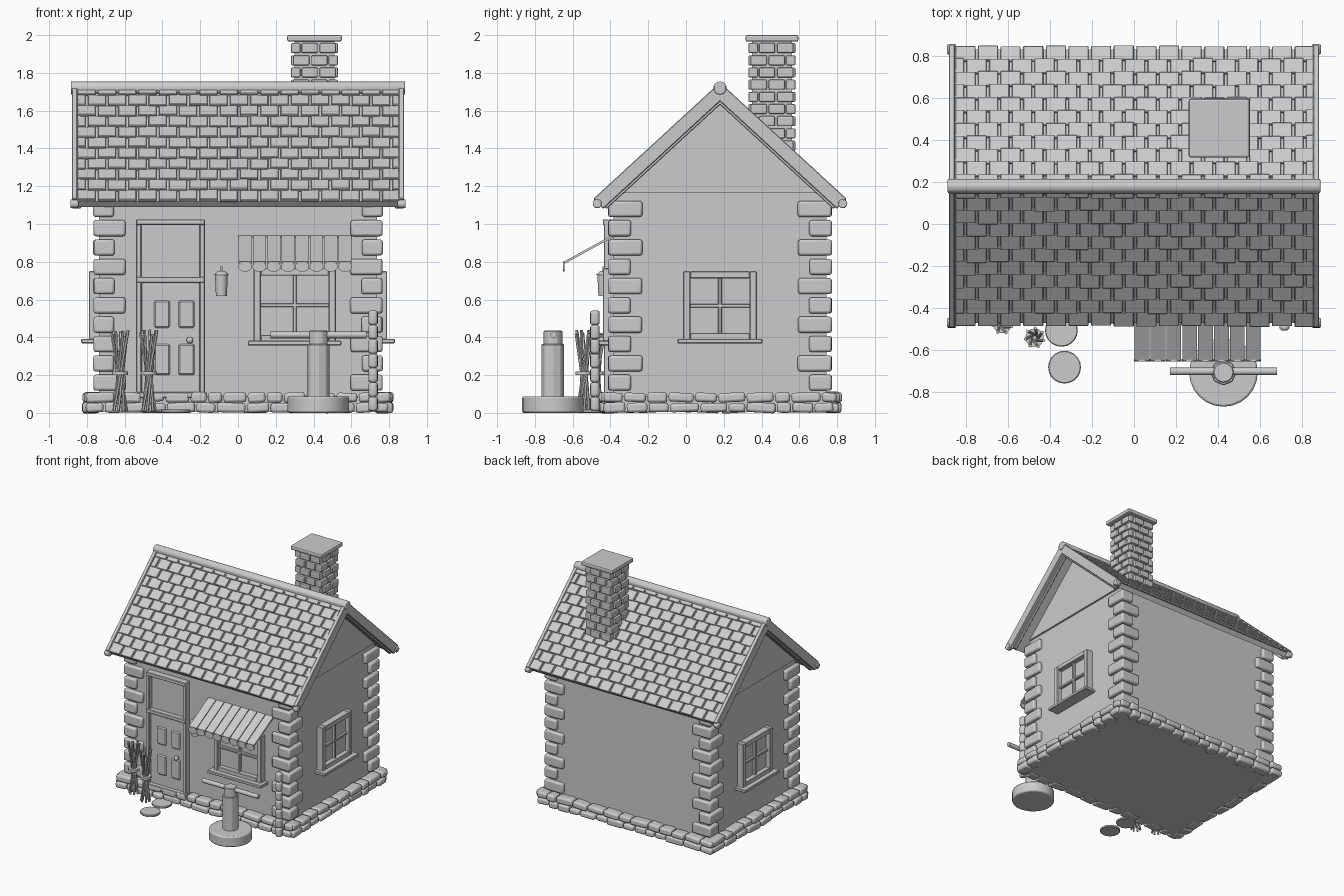
import bpy, bmesh, math, random
from mathutils import Matrix, Vector

if "Cube" in bpy.data.objects:
    bpy.data.objects.remove(bpy.data.objects["Cube"])

random.seed(4)
CY = 0.18                      # house centre in y
HX, HY = 0.735, 0.565          # wall half sizes
A = math.radians(42.6)         # roof pitch
APEX, SLOPE = 1.75, 0.91


def finish(bm, name, bevel=0, segs=1, smooth=False):
    me = bpy.data.meshes.new(name)
    bmesh.ops.recalc_face_normals(bm, faces=bm.faces)
    bm.to_mesh(me)
    bm.free()
    ob = bpy.data.objects.new(name, me)
    bpy.context.collection.objects.link(ob)
    if bevel:
        m = ob.modifiers.new("bevel", 'BEVEL')
        m.width, m.segments, m.limit_method = bevel, segs, 'ANGLE'
    if smooth:
        bpy.ops.object.select_all(action='DESELECT')
        ob.select_set(True)
        bpy.context.view_layer.objects.active = ob
        bpy.ops.object.shade_smooth_by_angle(angle=math.radians(40))
    return ob


def box(bm, c, s, rot=Matrix(), base=Matrix()):
    m = base @ Matrix.Translation(c) @ rot @ Matrix.Diagonal((*s, 1))
    bmesh.ops.create_cube(bm, size=1, matrix=m)


def span(bm, x0, x1, y0, y1, z0, z1, base=Matrix()):
    box(bm, ((x0+x1)/2, (y0+y1)/2, (z0+z1)/2), (x1-x0, y1-y0, z1-z0), base=base)


def rod(bm, p, q, r, r2=None, n=12):
    p, q = Vector(p), Vector(q)
    rot = (q-p).to_track_quat('Z', 'Y').to_matrix().to_4x4()
    bmesh.ops.create_cone(bm, cap_ends=True, segments=n, radius1=r, radius2=r if r2 is None else r2,
                          depth=(q-p).length, matrix=Matrix.Translation((p+q)/2) @ rot)


def prism(bm, profile, x0, x1):
    a = [bm.verts.new((x0, y, z)) for y, z in profile]
    b = [bm.verts.new((x1, y, z)) for y, z in profile]
    bm.faces.new(a)
    bm.faces.new(b)
    for i in range(len(a)):
        j = (i+1) % len(a)
        bm.faces.new((a[i], a[j], b[j], b[i]))


def roof_box(bm, side, x, s, h, size, tilt=0):
    """side -1 front / 1 back; s = distance down the slope, h = height off it"""
    y = CY + side*(s*math.cos(A) + h*math.sin(A))
    z = APEX - s*math.sin(A) + h*math.cos(A)
    box(bm, (x, y, z), size, Matrix.Rotation(-side*(A-tilt), 4, 'X'))


# Walls with gables, gable panels, floor plinth
bm = bmesh.new()
prism(bm, [(CY-HY, 0.05), (CY+HY, 0.05), (CY+HY, 1.15), (CY, 1.67), (CY-HY, 1.15)], -HX, HX)
finish(bm, "walls")
bm = bmesh.new()
for s in (-1, 1):
    prism(bm, [(CY-0.54, 1.165), (CY+0.54, 1.165), (CY, 1.66)], s*HX, s*(HX+0.015))
finish(bm, "gable_panels")
bm = bmesh.new()
span(bm, -0.77, 0.77, CY-0.59, CY+0.59, 0.005, 0.09)
finish(bm, "plinth")

# Base stones, two irregular courses
bm = bmesh.new()
for row in range(2):
    for k in range(4):
        half, off = ((0.81, 0.595) if k % 2 == 0 else (0.62, 0.775))
        base = Matrix.Translation((0, CY, 0)) @ Matrix.Rotation(k*math.pi/2, 4, 'Z')
        t = -half
        while t < half-0.03:
            w = min(random.uniform(0.08, 0.17), half-t)
            box(bm, (t+w/2, -off+random.uniform(-.008, .008), 0.028+row*0.054),
                (w-0.008, 0.085, random.uniform(0.045, 0.056)),
                Matrix.Rotation(random.uniform(-.07, .07), 4, 'Y'), base)
            t += w
finish(bm, "base_stones", 0.014, 2, True)

# Corner quoins, alternating long and short
bm = bmesh.new()
for i in range(10):
    lx, ly = (0.11, 0.18) if i % 2 else (0.17, 0.12)
    for sx in (-1, 1):
        for sy in (-1, 1):
            box(bm, (sx*(0.765-lx/2), CY+sy*(0.592-ly/2), 0.16+i*0.1022), (lx, ly, 0.085),
                Matrix.Rotation(random.uniform(-.03, .03), 4, 'Z'))
finish(bm, "corner_stones", 0.013, 2, True)

# Roof slabs, tiles, barge boards, ridge
bm = bmesh.new()
tiles = bmesh.new()
barge = bmesh.new()
ROWS, P = 11, 0.1075
for side in (-1, 1):
    roof_box(bm, side, 0, SLOPE/2, -0.044, (1.72, SLOPE-0.01, 0.04))
    for r in range(ROWS):
        L = SLOPE/ROWS
        x = -0.855 - (P/2 if r % 2 else 0)
        while x < 0.85:
            a, b = max(x, -0.855), min(x+P, 0.86)
            if b-a > 0.02:
                j = random.uniform(-.004, .004)
                roof_box(tiles, side, (a+b)/2, (r+0.5)*L+j, -0.017,
                         (b-a-0.012, L+0.004, 0.016), 0.11)
            x += P
    for sx in (-1, 1):
        roof_box(barge, side, sx*0.865, SLOPE/2, -0.037, (0.03, SLOPE, 0.074))
        roof_box(barge, side, sx*0.845, SLOPE/2, -0.05, (0.03, SLOPE-0.03, 0.075))
finish(bm, "roof_slabs")
finish(tiles, "roof_tiles", 0.003)
finish(barge, "barge_boards", 0.004)
bm = bmesh.new()
rod(bm, (-0.885, CY, 1.72), (0.885, CY, 1.72), 0.036, n=10)
for sx in (-1, 1):
    for sy in (-1, 1):
        rod(bm, (sx*0.845, CY+sy*0.65, 1.107), (sx*0.888, CY+sy*0.65, 1.107), 0.024)
finish(bm, "ridge_and_end_knobs", 0.006, 2, True)

# Chimney: core, pinwheel brick courses, cap
cx, cy = 0.405, 0.455
bm = bmesh.new()
span(bm, cx-.105, cx+.105, cy-.105, cy+.105, 1.35, 1.97)
finish(bm, "chimney_core")
bm = bmesh.new()
for r in range(9):
    f = 1 if r % 2 else -1
    for k in range(4):
        base = Matrix.Translation((cx, cy, 0)) @ Matrix.Rotation(k*math.pi/2, 4, 'Z')
        for t in (-0.07, 0.026):
            box(bm, (f*t, -0.1, 1.415+r*0.0645), (0.086, 0.05, 0.053), base=base)
finish(bm, "chimney_bricks", 0.008, 2)
bm = bmesh.new()
span(bm, cx-.145, cx+.145, cy-.14, cy+.14, 1.965, 2.0)
finish(bm, "chimney_cap", 0.01, 2)


# Windows, local -y faces outward
def window(name, base, w, h):
    bm, f = bmesh.new(), 0.038
    for s in (-1, 1):
        box(bm, (s*(w-f)/2, -0.015, h/2), (f, 0.08, h), base=base)
        box(bm, (0, -0.015, h/2+s*(h-f)/2), (w-2*f, 0.08, f), base=base)
    box(bm, (0, -0.02, h/2), (0.02, 0.03, h-f), base=base)
    box(bm, (0, -0.02, h/2), (w-f, 0.03, 0.02), base=base)
    box(bm, (0, -0.03, -0.005), (w+0.06, 0.13, 0.024), base=base)
    finish(bm, name+"_frame", 0.004)
    bm = bmesh.new()
    box(bm, (0, -0.005, h/2), (w-f, 0.02, h-f), base=base)
    finish(bm, name+"_glass")


for sx, n in ((-1, "left"), (1, "right")):
    window(n+"_window", Matrix.Translation((sx*HX, CY, 0.385)) @
           Matrix.Rotation(sx*math.pi/2, 4, 'Z'), 0.39, 0.365)
FY = CY-HY
window("front_window", Matrix.Translation((0.3, FY, 0.375)), 0.435, 0.39)

# Door frame, transom, panelled door and knob
bm = bmesh.new()
for x in (-0.54, -0.203):
    span(bm, x, x+0.028, FY-0.05, FY+0.02, 0.08, 1.02)
for z in (0.69, 0.995):
    span(bm, -0.54, -0.175, FY-0.055, FY+0.02, z, z+0.03)
span(bm, -0.55, -0.165, FY-0.07, FY, 0.08, 0.11)
finish(bm, "door_frame", 0.004)
bm = bmesh.new()
span(bm, -0.52, -0.19, FY-0.015, FY+0.01, 0.71, 1.0)
finish(bm, "transom_glass")
bm = bmesh.new()
span(bm, -0.512, -0.2, FY-0.035, FY+0.01, 0.1, 0.69)
finish(bm, "door", 0.01, 2)
bm = bmesh.new()
for x in (-0.445, -0.315):
    for z0, z1 in ((0.2, 0.365), (0.45, 0.595)):
        span(bm, x, x+0.085, FY-0.047, FY-0.03, z0, z1)
finish(bm, "door_panels", 0.01)
bm = bmesh.new()
rod(bm, (-0.255, FY-0.03, 0.385), (-0.255, FY-0.055, 0.385), 0.008)
bmesh.ops.create_uvsphere(bm, u_segments=12, v_segments=8, radius=0.018,
                          matrix=Matrix.Translation((-0.255, FY-0.06, 0.385)))
finish(bm, "door_knob", smooth=True)

# Wall lantern
bm = bmesh.new()
rod(bm, (-0.088, -0.435, 0.62), (-0.088, -0.435, 0.73), 0.029, 0.034)
rod(bm, (-0.088, -0.435, 0.73), (-0.088, -0.435, 0.75), 0.042, 0.02)
rod(bm, (-0.088, -0.435, 0.75), (-0.088, -0.435, 0.775), 0.007)
rod(bm, (-0.088, -0.435, 0.76), (-0.088, FY, 0.76), 0.007)
finish(bm, "wall_lantern", smooth=True)

# Awning slats with scalloped edge
bm = bmesh.new()
d = Vector((0, -0.255, -0.14))
for i in range(8):
    x = 0.038+i*0.0755
    box(bm, (x, -0.5175, 0.865), (0.07, d.length, 0.012), Matrix.Rotation(math.atan2(0.14, 0.255), 4, 'X'))
    rod(bm, (x, -0.642, 0.775), (x, -0.652, 0.775), 0.037, n=16)
    bmesh.ops.scale(bm, vec=(1, 1, 0.75), space=Matrix.Translation((0, 0, -0.775)),
                    verts=bm.verts[-32:] if not bm.verts.ensure_lookup_table() else [])
finish(bm, "awning")

# Tied stick bundles
bm = bmesh.new()
for bx, by in ((-0.625, -0.475), (-0.472, -0.54)):
    for i in range(7):
        t = i*math.tau/7
        u = t+2.4
        rod(bm, (bx+.035*math.cos(t), by+.035*math.sin(t), 0.01),
            (bx+.045*math.cos(u), by+.045*math.sin(u), 0.43+random.uniform(-.015, .01)), 0.008, n=6)
    rod(bm, (bx, by, 0.2), (bx, by, 0.22), 0.044, n=14)
finish(bm, "stick_bundles")

# Stepping stones
bm = bmesh.new()
for x, y in ((-0.345, -0.505), (-0.33, -0.68)):
    rod(bm, (x, y, 0), (x, y, 0.018), 0.078, n=20)
finish(bm, "stepping_stones", 0.004)

# Round base with column and crossbar
bm = bmesh.new()
px, py = 0.425, -0.705
rod(bm, (px, py, 0), (px, py, 0.088), 0.163, n=24)
finish(bm, "column_base", 0.01, 2, True)
bm = bmesh.new()
rod(bm, (px, py, 0.08), (px, py, 0.365), 0.062, n=8)
rod(bm, (px, py, 0.36), (px, py, 0.435), 0.05, n=12)
finish(bm, "column", 0.005)
bm = bmesh.new()
rod(bm, (0.172, py+0.005, 0.413), (0.68, py+0.005, 0.413), 0.018)
finish(bm, "crossbar", smooth=True)

# Segmented corner post
bm = bmesh.new()
for i in range(7):
    z = 0.01+i*0.076
    rod(bm, (0.715, -0.482, z), (0.715, -0.482, z+0.075), 0.027)
finish(bm, "corner_post", 0.012, 2, True)
